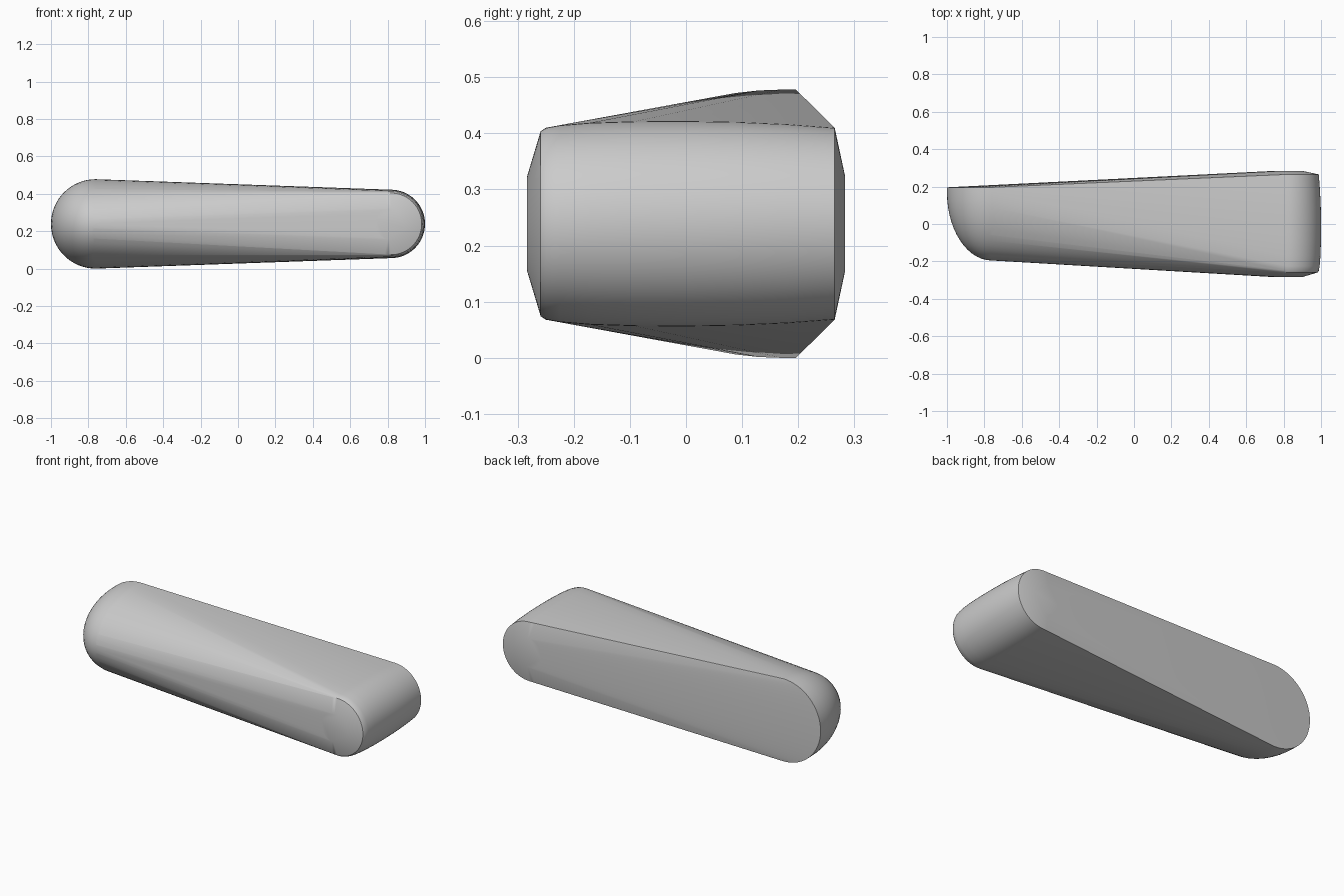
import bpy, bmesh, math

if "Cube" in bpy.data.objects:
    bpy.data.objects.remove(bpy.data.objects["Cube"])

Z = 0.239
N = 64


def rings(bm, cx, profile):
    """Circles of points around a y-parallel axis: profile is (radius, y)."""
    for r, y in profile:
        for i in range(N if r > 0 else 1):
            a = 2 * math.pi * i / N
            bm.verts.new((cx + r * math.cos(a), y, Z + r * math.sin(a)))


# Large left end: flat at the back, elliptical dome to the front
dome = [(0.239, 0.196), (0.239, 0.17)]
for i in range(1, 15):
    t = math.pi / 2 * i / 14
    dome.append((0.239 * math.cos(t) if i < 14 else 0, 0.17 - 0.365 * math.sin(t)))

# Small right end: slightly bulged drum with shallow caps
drum = [(0.087, 0.283), (0.171, 0.265), (0.1775, 0.18), (0.1815, 0.09),
        (0.183, 0.0), (0.1825, -0.09), (0.18, -0.17), (0.1755, -0.225),
        (0.171, -0.25), (0.165, -0.259), (0.085, -0.283)]

# Tapered body stretched tightly around both ends
bm = bmesh.new()
rings(bm, -0.761, dome)
rings(bm, 0.817, drum)
res = bmesh.ops.convex_hull(bm, input=bm.verts[:])
inner = {g for g in res["geom_interior"] + res["geom_unused"]
         if isinstance(g, bmesh.types.BMVert)}
bmesh.ops.delete(bm, geom=list(inner), context='VERTS')
bmesh.ops.dissolve_limit(bm, angle_limit=math.radians(0.1),
                         verts=bm.verts[:], edges=bm.edges[:])
bmesh.ops.recalc_face_normals(bm, faces=bm.faces[:])
mesh = bpy.data.meshes.new("tapered_body")
bm.to_mesh(mesh)
bm.free()
body = bpy.data.objects.new("tapered_body", mesh)
bpy.context.collection.objects.link(body)
bpy.context.view_layer.objects.active = body
body.select_set(True)
bpy.ops.object.shade_smooth_by_angle(angle=math.radians(30))
